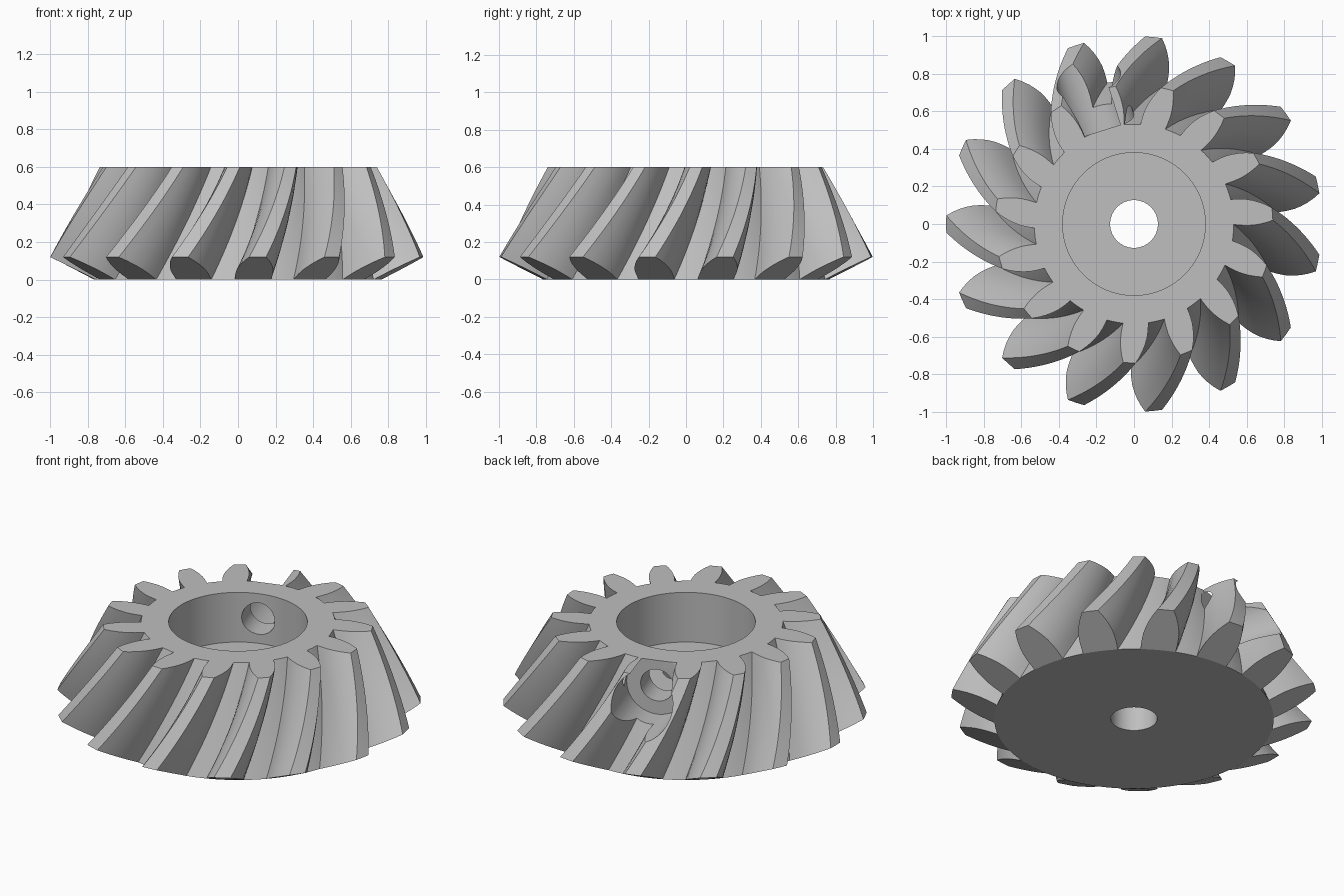
import bpy, bmesh, math
from mathutils import Vector, Matrix

cube = bpy.data.objects.get("Cube")
if cube:
    bpy.data.objects.remove(cube, do_unlink=True)

TEETH = 15
PITCH = 360 / TEETH
APEX = 1.96            # height where all tooth lines meet
HEIGHT = 0.6
ROOT_R, TIP_R, TIP_Z = 0.765, 1.0, 0.12
START = 12             # angle of the first tooth at its wide end
SPIRAL = 62            # degrees of twist per unit of cone scale
LAYERS = 14

metal = bpy.data.materials.new("grey_steel")
metal.use_nodes = True
grey = (0.52, 0.52, 0.52, 1)
metal.diffuse_color = grey
metal.node_tree.nodes["Principled BSDF"].inputs["Base Color"].default_value = grey

# Half tooth: height fraction from root to tip, half width in degrees
flank = [(0, 7.3), (0.12, 7.2), (0.25, 7.0), (0.4, 6.6), (0.55, 5.9),
         (0.7, 5.0), (0.85, 3.9), (1, 2.6)]
tooth = [(t, -a) for t, a in flank] + [(1, 0)] + [(t, a) for t, a in reversed(flank)]
gap = [(0, flank[0][1] + (PITCH - 2 * flank[0][1]) * k / 4) for k in (1, 2, 3)]


def place(t, angle, layer):
    """Point of the tooth outline, shrunk towards the apex and twisted."""
    r, z = ROOT_R + (TIP_R - ROOT_R) * t, TIP_Z * t
    s_top = (APEX - HEIGHT) / (APEX - z)
    s = 1 + (s_top - 1) * layer / LAYERS
    a = math.radians(angle + SPIRAL * (1 - s))
    return Vector((r * s * math.cos(a), r * s * math.sin(a), APEX - (APEX - z) * s))


# Toothed body
bm = bmesh.new()
outline = [(t, START + PITCH * i + a) for i in range(TEETH) for t, a in tooth + gap]
rings = [[bm.verts.new(place(t, a, k)) for t, a in outline] for k in range(LAYERS + 1)]
n, step = len(outline), len(tooth) + len(gap)
for low, high in zip(rings, rings[1:]):
    for j in range(n):
        m = (j + 1) % n
        bm.faces.new((low[j], low[m], high[m], high[j]))
bm.faces.new(rings[-1])

# Tooth ends and base disc
base = []
for i in range(TEETH):
    ends = rings[0][i * step:i * step + len(tooth)]
    under = [bm.verts.new(place(0, START + PITCH * i + a, 0)) for a in (-3.6, 0, 3.6)]
    bm.faces.new(ends + under[::-1])
    base += [ends[0]] + under + [ends[-1]] + rings[0][i * step + len(tooth):(i + 1) * step]
bm.faces.new(base[::-1])
bmesh.ops.recalc_face_normals(bm, faces=bm.faces[:])
mesh = bpy.data.meshes.new("bevel_gear")
bm.to_mesh(mesh)
bm.free()
gear = bpy.data.objects.new("bevel_gear", mesh)
mesh.materials.append(metal)
bpy.context.collection.objects.link(gear)


def drill(name, radius, start, end, direction):
    """Cut a round hole along a direction, between two distances from the point start."""
    axis = Vector(direction).normalized()
    bpy.ops.mesh.primitive_cylinder_add(vertices=64, radius=radius, depth=(end - start).length,
                                        location=(start + end) / 2)
    cutter = bpy.context.object
    cutter.name = name
    cutter.rotation_euler = axis.to_track_quat('Z', 'Y').to_euler()
    cutter.hide_render = True
    cutter.data.materials.append(metal)
    bpy.context.view_layer.objects.active = gear
    mod = gear.modifiers.new(name, 'BOOLEAN')
    mod.operation, mod.solver, mod.object = 'DIFFERENCE', 'EXACT', cutter
    bpy.ops.object.modifier_apply(modifier=name)
    bpy.data.objects.remove(cutter, do_unlink=True)


# Bore, shaft hole, screw hole and its flat seat
up = Vector((0, 0, 1))
drill("bore", 0.38, up * 0.3, up * 0.8, up)
drill("shaft_hole", 0.127, up * -0.2, up * 0.5, up)
out = Matrix.Rotation(math.radians(107.5), 3, 'Z') @ Vector((1, 0, 0))
drill("screw_hole", 0.095, up * 0.45 + out * 0.2, up * 0.45 + out * 0.8, out)
drill("screw_seat", 0.175, up * 0.45 + out * 0.525, up * 0.45 + out * 1.3, out)

bpy.ops.object.select_all(action='DESELECT')
gear.select_set(True)
bpy.context.view_layer.objects.active = gear
bpy.ops.object.shade_smooth_by_angle(angle=math.radians(25))
